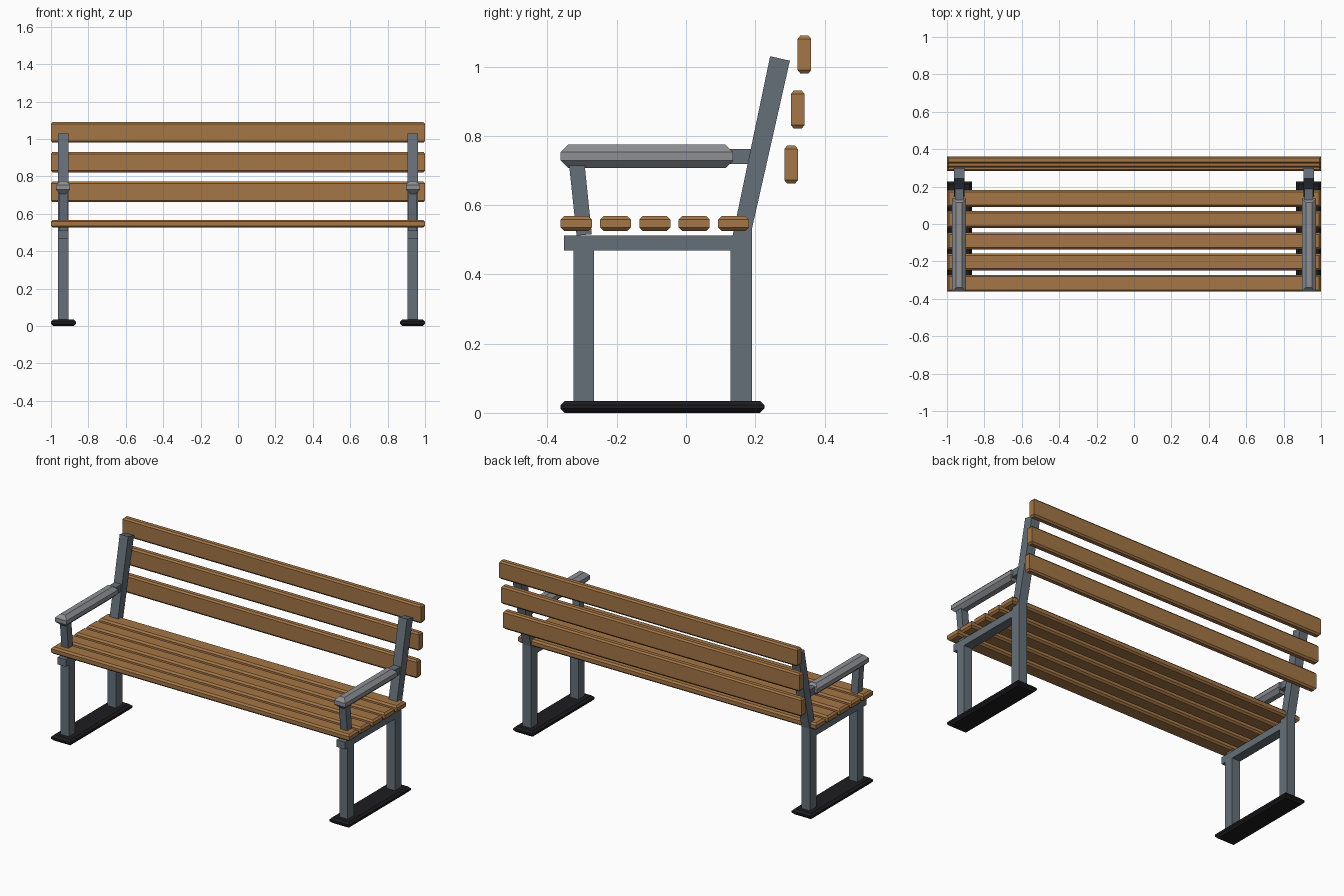
import bpy

if "Cube" in bpy.data.objects:
    bpy.data.objects.remove(bpy.data.objects["Cube"])


def material(name, color):
    m = bpy.data.materials.new(name)
    m.diffuse_color = (*color, 1)
    m.use_nodes = True
    m.node_tree.nodes["Principled BSDF"].inputs["Base Color"].default_value = m.diffuse_color
    return m


WOOD = material("wood", (0.37, 0.18, 0.06))
STEEL = material("painted_steel", (0.13, 0.16, 0.19))
GREY = material("arm_grey", (0.27, 0.28, 0.30))
BLACK = material("black_foot", (0.012, 0.012, 0.014))


def add_object(name, verts, faces, mat, mirror):
    me = bpy.data.meshes.new(name)
    me.from_pydata(verts, [], faces)
    me.materials.append(mat)
    ob = bpy.data.objects.new(name, me)
    bpy.context.collection.objects.link(ob)
    if mirror:
        ob.modifiers.new("mirror", 'MIRROR').use_mirror_merge = False
    return ob


def chamfered_board(name, x, y, z, inset, rise, mat, mirror=False):
    """Box whose top and bottom rims are chamfered, vertical edges stay sharp."""
    verts = []
    for h, i in ((z[0], inset), (z[0] + rise, 0), (z[1] - rise, 0), (z[1], inset)):
        verts += [(x[0] + i, y[0] + i, h), (x[1] - i, y[0] + i, h),
                  (x[1] - i, y[1] - i, h), (x[0] + i, y[1] - i, h)]
    faces = [(3, 2, 1, 0), (12, 13, 14, 15)]
    for r in (0, 4, 8):
        faces += [(r + k, r + (k + 1) % 4, r + 4 + (k + 1) % 4, r + 4 + k) for k in range(4)]
    return add_object(name, verts, faces, mat, mirror)


def side_profile(name, pts, width, mat=STEEL, cx=0.935):
    """Extrude a counter-clockwise (y, z) outline along x and mirror it."""
    n = len(pts)
    verts = [(cx + s * width / 2, y, z) for s in (-1, 1) for y, z in pts]
    faces = [tuple(reversed(range(n))), tuple(range(n, 2 * n))]
    faces += [(k, (k + 1) % n, n + (k + 1) % n, n + k) for k in range(n)]
    return add_object(name, verts, faces, mat, True)


def rect(y0, y1, z0, z1):
    return [(y0, z0), (y1, z0), (y1, z1), (y0, z1)]


# Seat slats
for i in range(5):
    y = -0.362 + 0.1135 * i
    chamfered_board(f"seat_slat_{i + 1}", (-1, 1), (y, y + 0.09), (0.526, 0.568), 0.01, 0.01, WOOD)

# Backrest slats, stepping back as they rise
for i in range(3):
    y, z = 0.284 + 0.0193 * i, 0.662 + 0.159 * i
    chamfered_board(f"back_slat_{i + 1}", (-1, 1), (y, y + 0.039), (z, z + 0.11), 0.008, 0.01, WOOD)

# Feet and armrests
chamfered_board("foot_plate", (0.867, 1), (-0.362, 0.226), (0, 0.035), 0.012, 0.012, BLACK, True)
chamfered_board("armrest", (0.897, 0.973), (-0.362, 0.136), (0.707, 0.775), 0.022, 0.022, GREY, True)

# Steel side frames
side_profile("front_leg", rect(-0.325, -0.265, 0.03, 0.48), 0.056)
side_profile("seat_rail", rect(-0.352, 0.14, 0.469, 0.512), 0.056)
side_profile("back_leg_and_post", [(0.128, 0.03), (0.19, 0.03), (0.19, 0.53), (0.3, 1.017),
                                   (0.243, 1.03), (0.128, 0.48)], 0.056)
side_profile("arm_post", [(-0.316, 0.512), (-0.272, 0.516), (-0.293, 0.72), (-0.338, 0.72)], 0.046)
side_profile("arm_connector", rect(0.11, 0.215, 0.719, 0.762), 0.046)
